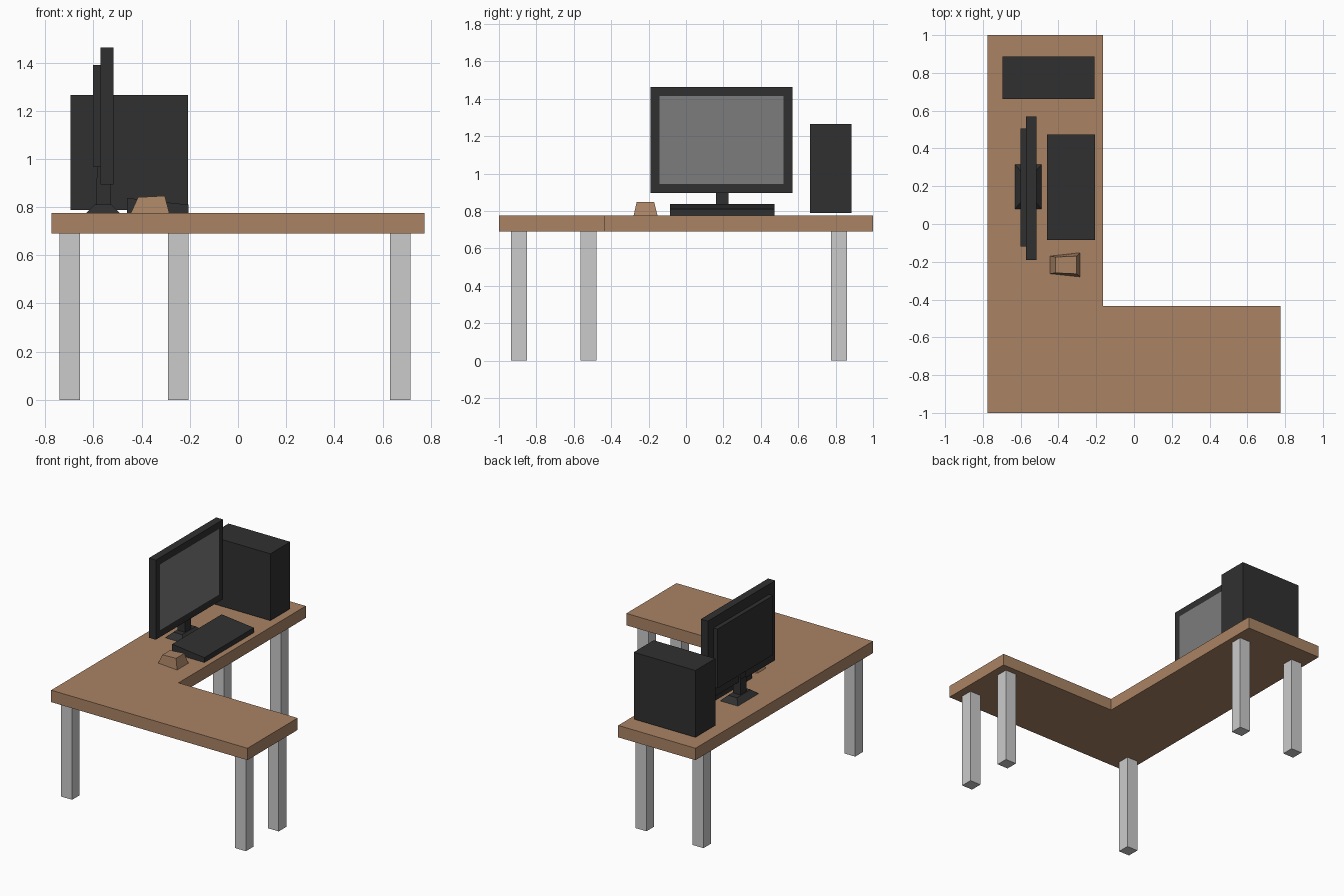
import bpy, bmesh

if "Cube" in bpy.data.objects:
    bpy.data.objects.remove(bpy.data.objects["Cube"])


def material(name, r, g, b):
    m = bpy.data.materials.new(name)
    m.diffuse_color = (r, g, b, 1)
    m.use_nodes = True
    m.node_tree.nodes["Principled BSDF"].inputs["Base Color"].default_value = m.diffuse_color
    return m


WOOD = material("wood", 0.40, 0.23, 0.13)
DARK = material("dark_plastic", 0.03, 0.03, 0.03)
GLASS = material("screen_grey", 0.20, 0.20, 0.20)


def finish(bm, name, *mats):
    bmesh.ops.recalc_face_normals(bm, faces=bm.faces)
    me = bpy.data.meshes.new(name)
    bm.to_mesh(me)
    bm.free()
    for m in mats:
        if m:
            me.materials.append(m)
    ob = bpy.data.objects.new(name, me)
    bpy.context.collection.objects.link(ob)
    return ob


def loft(name, bottom, top, mat=None):
    """Solid between two matching rings of points."""
    bm = bmesh.new()
    lo = [bm.verts.new(p) for p in bottom]
    hi = [bm.verts.new(p) for p in top]
    bm.faces.new(lo[::-1])
    bm.faces.new(hi)
    n = len(lo)
    for i in range(n):
        j = (i + 1) % n
        bm.faces.new((lo[i], lo[j], hi[j], hi[i]))
    return finish(bm, name, mat)


def rect(x0, x1, y0, y1, z0, z1=None):
    """Rectangle ring; z0 at the x0 side, z1 at the x1 side."""
    z1 = z0 if z1 is None else z1
    return [(x0, y0, z0), (x1, y0, z1), (x1, y1, z1), (x0, y1, z0)]


def box(name, x0, x1, y0, y1, z0, z1, mat=None):
    return loft(name, rect(x0, x1, y0, y1, z0), rect(x0, x1, y0, y1, z1), mat)


# L-shaped desktop
outline = [(-0.775, -1), (0.775, -1), (0.775, -0.435),
           (-0.165, -0.435), (-0.165, 1), (-0.775, 1)]
loft("desktop", [(x, y, 0.69) for x, y in outline],
     [(x, y, 0.775) for x, y in outline], WOOD)

# Five square legs
h = 0.043
for name, x, y in (("corner_leg", -0.698, -0.892),
                   ("front_right_leg", 0.674, -0.892),
                   ("inner_right_leg", 0.674, -0.522),
                   ("back_left_leg", -0.698, 0.818),
                   ("back_inner_leg", -0.248, 0.818)):
    box(name, x - h, x + h, y - h, y + h, 0, 0.69)

# Computer case
box("computer_case", -0.695, -0.208, 0.662, 0.886, 0.788, 1.265, DARK)

# Monitor panel with the screen inset into its desk-side face
panel = box("monitor_panel", -0.571, -0.516, -0.19, 0.57, 0.895, 1.463, DARK)
panel.data.materials.append(GLASS)
bm = bmesh.new()
bm.from_mesh(panel.data)
front = max(bm.faces, key=lambda f: f.calc_center_median().x)
bmesh.ops.inset_region(bm, faces=[front], thickness=0.07)
front.material_index = 1
bm.to_mesh(panel.data)
bm.free()
box("monitor_back", -0.602, -0.571, -0.12, 0.505, 0.967, 1.39, DARK)

# Monitor stand
box("stand_neck", -0.588, -0.53, 0.16, 0.226, 0.80, 0.92, DARK)
box("stand_bracket", -0.585, -0.56, 0.16, 0.226, 0.90, 0.98, DARK)
loft("stand_base", rect(-0.63, -0.49, 0.08, 0.315, 0.775),
     rect(-0.595, -0.525, 0.12, 0.275, 0.81), DARK)

# Wedge-shaped keyboard
loft("keyboard", rect(-0.46, -0.206, -0.085, 0.473, 0.775),
     rect(-0.46, -0.206, -0.085, 0.473, 0.838, 0.81), DARK)

# Tapered mouse, narrower towards the monitor
loft("mouse",
     [(-0.445, -0.263, 0.775), (-0.285, -0.28, 0.775),
      (-0.285, -0.152, 0.775), (-0.445, -0.17, 0.775)],
     [(-0.415, -0.259, 0.841), (-0.304, -0.264, 0.847),
      (-0.304, -0.17, 0.847), (-0.415, -0.175, 0.841)], WOOD)
